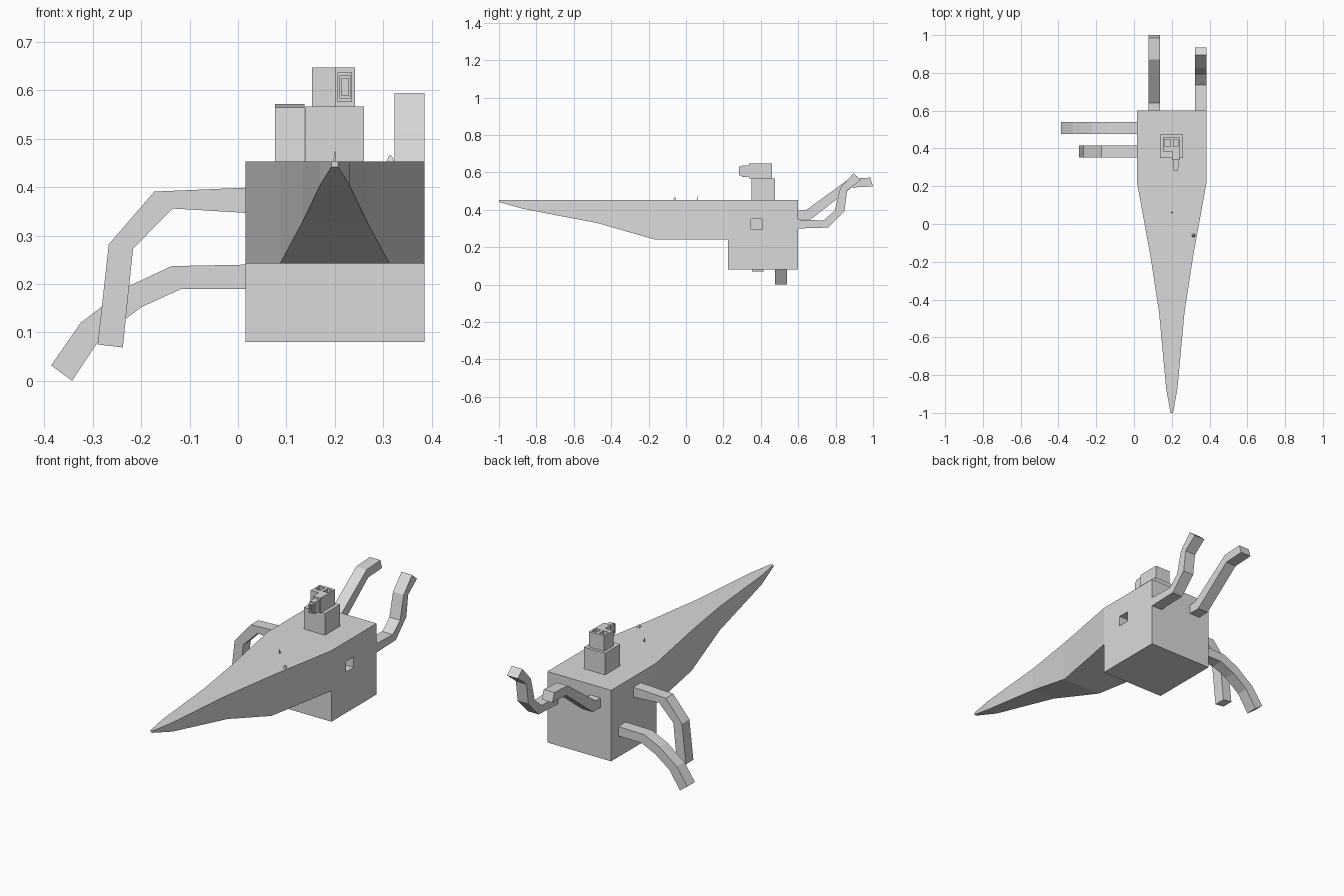
import bpy, bmesh

grey = bpy.data.materials.new("plain grey")
grey.diffuse_color = (0.7, 0.7, 0.7, 1)


def rect(axis, pos, u0, u1, v0, v1):
    """Rectangular ring across an axis; u, v are the other two axes in order."""
    ring = []
    for u, v in ((u0, v0), (u1, v0), (u1, v1), (u0, v1)):
        p = [u, v]
        p.insert("xyz".index(axis), pos)
        ring.append(p)
    return ring


def loft(name, rings):
    """Skin a run of four-point rings and cap both ends."""
    bm = bmesh.new()
    vs = [[bm.verts.new(p) for p in r] for r in rings]
    for a, b in zip(vs, vs[1:]):
        for i in range(4):
            j = (i + 1) % 4
            bm.faces.new((a[i], a[j], b[j], b[i]))
    bm.faces.new(vs[0])
    bm.faces.new(vs[-1])
    bmesh.ops.recalc_face_normals(bm, faces=bm.faces)
    return finish(name, bm)


def finish(name, bm):
    me = bpy.data.meshes.new(name)
    bm.to_mesh(me)
    bm.free()
    me.materials.append(grey)
    ob = bpy.data.objects.new(name, me)
    bpy.context.collection.objects.link(ob)
    return ob


def limb(name, axis, lo, hi, pairs):
    """Bent square limb: pairs of (top, bottom) points in the side plane."""
    rings = []
    for (a, za), (b, zb) in pairs:
        if axis == "x":
            rings.append([(a, lo, za), (a, hi, za), (b, hi, zb), (b, lo, zb)])
        else:
            rings.append([(lo, a, za), (hi, a, za), (hi, b, zb), (lo, b, zb)])
    loft(name, rings)


TOP = 0.453

# Body block with a square socket sunk into its right side
loft("body", [rect("x", 0.015, 0.225, 0.6, 0.08, TOP),
              rect("x", 0.385, 0.225, 0.6, 0.08, TOP),
              rect("x", 0.385, 0.347, 0.41, 0.295, 0.35),
              rect("x", 0.25, 0.347, 0.41, 0.295, 0.35)])

# Long tapering front: y, half width, underside height
loft("tapered_front", [rect("y", y, 0.2 - w, 0.2 + w, z, TOP) for y, w, z in (
    (0.225, 0.185, 0.242), (-0.17, 0.113, 0.242), (-0.47, 0.067, 0.328),
    (-0.87, 0.03, 0.405), (-1.0, 0.007, 0.442))])

# Neck
loft("neck", [rect("z", TOP, 0.138, 0.26, 0.35, 0.475),
              rect("z", 0.567, 0.138, 0.26, 0.35, 0.475)])

# Head: two halves, each with a small pit in the top
loft("head_left", [rect("z", 0.567, 0.153, 0.2, 0.385, 0.46),
                   rect("z", 0.647, 0.153, 0.2, 0.385, 0.46),
                   rect("z", 0.647, 0.162, 0.192, 0.41, 0.447),
                   rect("z", 0.61, 0.162, 0.192, 0.41, 0.447)])
loft("head_right", [rect("z", 0.567, 0.2, 0.242, 0.338, 0.46),
                    rect("z", 0.647, 0.2, 0.242, 0.338, 0.46),
                    rect("z", 0.647, 0.208, 0.234, 0.41, 0.447),
                    rect("z", 0.61, 0.208, 0.234, 0.41, 0.447)])

# Stepped snout: y and inset from the head front, hollow at the tip
loft("snout", [rect("y", y, 0.2 + d, 0.242 - d, 0.567 + 1.6 * d, 0.647 - 1.6 * d)
               for y, d in ((0.338, 0.006), (0.3, 0.006), (0.3, 0.01),
                            (0.284, 0.01), (0.284, 0.014), (0.3, 0.014))])

# Two limbs hanging to the left
limb("upper_left_limb", "x", 0.353, 0.415, [
    ((0.016, 0.399), (0.016, 0.347)), ((-0.173, 0.391), (-0.135, 0.356)),
    ((-0.267, 0.282), (-0.217, 0.273)), ((-0.29, 0.075), (-0.238, 0.069))])
limb("lower_left_limb", "x", 0.477, 0.54, [
    ((0.016, 0.24), (0.016, 0.19)), ((-0.137, 0.237), (-0.117, 0.19)),
    ((-0.225, 0.196), (-0.2, 0.152)), ((-0.325, 0.12), (-0.283, 0.09)),
    ((-0.386, 0.032), (-0.343, 0.0))])

# Two limbs reaching back and up
limb("rear_limb_left", "y", 0.076, 0.137, [
    ((0.599, 0.397), (0.599, 0.347)), ((0.64, 0.397), (0.665, 0.347)),
    ((0.872, 0.565), (0.885, 0.519)), ((0.985, 0.572), (1.0, 0.525))])
limb("rear_limb_right", "y", 0.323, 0.385, [
    ((0.599, 0.347), (0.599, 0.3)), ((0.735, 0.343), (0.76, 0.305)),
    ((0.795, 0.395), (0.847, 0.393)), ((0.825, 0.517), (0.862, 0.503)),
    ((0.895, 0.595), (0.935, 0.56))])

# Tiny spikes on the top surface
for i, (x, y, w, h) in enumerate(((0.2, 0.06, 0.003, 0.022),
                                  (0.315, -0.06, 0.009, 0.013))):
    loft(f"spike_{i + 1}", [rect("z", TOP - 0.002, x - w, x + w, y - w, y + w),
                            rect("z", TOP + h, x - w / 4, x + w / 4, y - w / 4, y + w / 4)])
